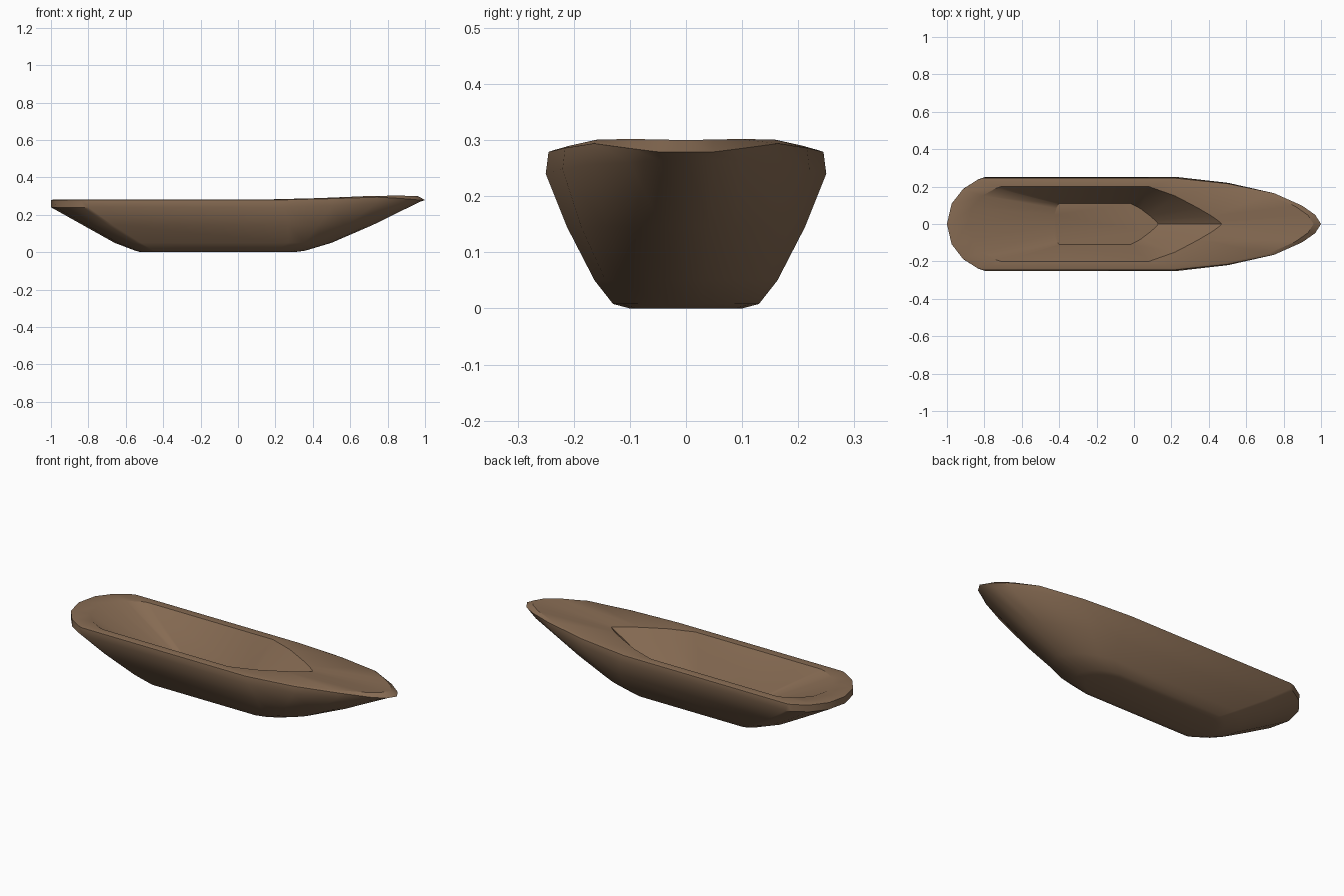
import bpy
import bmesh

cube = bpy.data.objects.get("Cube")
if cube:
    bpy.data.objects.remove(cube)

# One weathered wood colour for the whole hull
wood = bpy.data.materials.new("brown_wood")
wood.use_nodes = True
color = (0.24, 0.147, 0.086, 1)
wood.diffuse_color = color
wood.node_tree.nodes["Principled BSDF"].inputs["Base Color"].default_value = color

# Outline templates: (fraction along the end, fraction of half width)
STERN = [(0, 0), (.13, .44), (.45, .76), (.85, .96), (1, 1)]
BOW = [(0, 1), (.36, .88), (.68, .67), (.87, .4), (.96, .2), (1, 0)]
POINTED = [(0, 1), (.36, .75), (.68, .42), (.87, .2), (.96, .07), (1, 0)]


def outline(stern, stern_corner, bow_corner, bow, half, z, rise, prow=BOW):
    """Closed ring: stern to bow along +y, then mirrored back along -y."""
    side = [(stern + u * (stern_corner - stern), w * half, z) for u, w in STERN]
    for i, (u, w) in enumerate(prow):
        side.append((bow_corner + u * (bow - bow_corner), w * half, z + rise[i]))
    return side + [(x, -y, h) for x, y, h in side[-2:0:-1]]


LEVEL = [0] * 6
SHEER = [0, .008, .017, .02, .025, .028]
RIM = [0, .007, .015, .006, 0, 0]
DECK = [0, .008, .019, .02, .019, .018]

# Rings run up the outside, over the gunwale and down into the hollow
rings = [
    outline(-.52, -.42, .18, .30, .10, 0, LEVEL),
    outline(-.55, -.45, .20, .36, .13, .008, LEVEL),
    outline(-.66, -.52, .27, .50, .163, .05, LEVEL),
    outline(-.83, -.67, .27, .72, .212, .145, LEVEL),
    outline(-1, -.80, .24, .97, .25, .24, SHEER),
    outline(-1, -.81, .22, 1, .245, .279, RIM),
    outline(-.98, -.80, .21, .96, .236, .282, DECK),
    outline(-.89, -.71, .08, .47, .20, .280, LEVEL, POINTED),
    outline(-.43, -.40, -.02, .13, .11, .075, LEVEL, POINTED),
]

# Hull with carved hollow
bm = bmesh.new()
loops = [[bm.verts.new(p) for p in ring] for ring in rings]
count = len(loops[0])
for low, high in zip(loops, loops[1:]):
    for i in range(count):
        j = (i + 1) % count
        bm.faces.new((low[i], low[j], high[j], high[i]))
bm.faces.new(loops[0])
bm.faces.new(loops[-1])
bmesh.ops.recalc_face_normals(bm, faces=bm.faces)

mesh = bpy.data.meshes.new("dugout_hull")
bm.to_mesh(mesh)
bm.free()
mesh.materials.append(wood)
hull = bpy.data.objects.new("dugout_hull", mesh)
bpy.context.collection.objects.link(hull)

bpy.ops.object.select_all(action="DESELECT")
hull.select_set(True)
bpy.context.view_layer.objects.active = hull
bpy.ops.object.shade_smooth_by_angle(angle=0.6)
